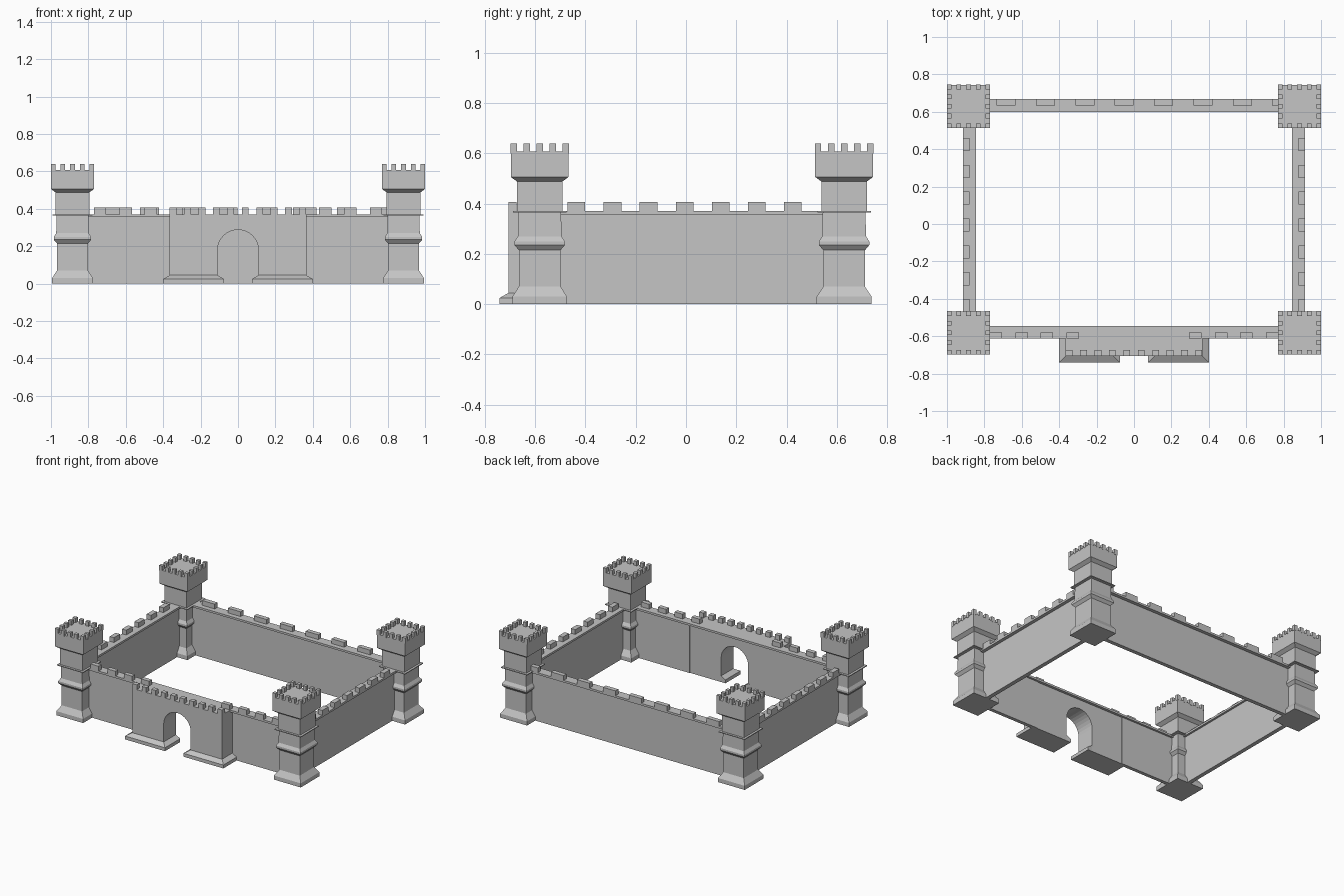
import bpy, bmesh, math

if "Cube" in bpy.data.objects:
    bpy.data.objects.remove(bpy.data.objects["Cube"])

stone = bpy.data.materials.new("grey_stone")
stone.diffuse_color = (0.56, 0.56, 0.56, 1)
stone.use_nodes = True
stone.node_tree.nodes["Principled BSDF"].inputs["Base Color"].default_value = stone.diffuse_color


def finish(bm, name):
    bmesh.ops.recalc_face_normals(bm, faces=bm.faces[:])
    me = bpy.data.meshes.new(name)
    bm.to_mesh(me)
    bm.free()
    me.materials.append(stone)
    ob = bpy.data.objects.new(name, me)
    bpy.context.collection.objects.link(ob)
    return ob


def add_box(bm, x0, x1, y0, y1, z0, z1):
    vs = bmesh.ops.create_cube(bm, size=1)["verts"]
    for v in vs:
        v.co = (x1 if v.co.x > 0 else x0, y1 if v.co.y > 0 else y0,
                z1 if v.co.z > 0 else z0)
    return vs


def boxes(name, items):
    bm = bmesh.new()
    for b in items:
        add_box(bm, *b)
    return finish(bm, name)


TOP, LIP, MER = 0.371, 0.356, 0.406     # walkway top, walkway underside, merlon top
TX, TYF, TYB = 0.885, -0.582, 0.629     # tower centres
OUT, INN = 0.025, 0.015                 # walkway overhang outside and inside

# Tower: square section following a (half width, height) profile
PROFILE = [(.109, 0), (.109, .03), (.083, .07), (.083, .215), (.1, .235),
           (.1, .25), (.087, .27), (.085, .365), (.106, .365), (.106, .371),
           (.09, .371), (.09, .488), (.115, .506), (.115, .608)]


def tower(name, cx, cy):
    bm = bmesh.new()
    prev = None
    for r, z in PROFILE:
        ring = [bm.verts.new((cx + sx * r, cy + sy * r, z))
                for sx, sy in ((-1, -1), (1, -1), (1, 1), (-1, 1))]
        if prev:
            for i in range(4):
                j = (i + 1) % 4
                bm.faces.new((prev[i], prev[j], ring[j], ring[i]))
        else:
            bm.faces.new(ring[::-1])
        prev = ring
    bm.faces.new(prev)
    finish(bm, name)
    # merlons round the rim
    items, w, p = [], 0.0125, 0.1035 / 2
    for i in range(-2, 3):
        for j in range(-2, 3):
            if max(abs(i), abs(j)) == 2:
                x, y = cx + i * p, cy + j * p
                items.append((x - w, x + w, y - w, y + w, .6, .64))
    boxes(name + "_merlons", items)


for side, s in (("left", -1), ("right", 1)):
    tower("front_tower_" + side, s * TX, TYF)
    tower("back_tower_" + side, s * TX, TYB)

    def xs(a, b):
        return (min(s * a, s * b), max(s * a, s * b))

    # Thin side wall, overhanging walkway, merlons on the outer edge
    boxes("side_wall_" + side, [(*xs(.845 + INN, .915 - OUT), TYF, TYB, 0, LIP)])
    boxes("side_walkway_" + side, [(*xs(.845, .915), TYF, TYB, LIP, TOP)])
    boxes("side_merlons_" + side,
          [(*xs(.88, .915), y - .035, y + .035, TOP - .005, MER)
           for y in [.425 - .1435 * i for i in range(7)]])

    # Front wall beside the gatehouse
    boxes("front_wall_" + side, [(*xs(.365, TX), -.612 + OUT, -.546 - INN, 0, LIP)])
    boxes("front_merlons_" + side,
          [(*xs(a, a + .066), -.612, -.58, TOP - .005, MER)
           for a in (.295, .433, .568, .705)])

    # Chamfered gate plinth
    bm = bmesh.new()
    add_box(bm, *xs(.075, .40), -.741, -.564, 0, .025)
    vs = add_box(bm, *xs(.075, .40), -.741, -.564, .025, .045)
    for v in vs:
        if v.co.z > .04:
            v.co.x = s * (.11 if abs(v.co.x) < .2 else .365)
            if v.co.y < -.7:
                v.co.y = -.706
    # the outer end stops at the front wall face
    for v in bm.verts:
        if abs(v.co.x) > .3 and v.co.y > -.6:
            v.co.y = -.584
    finish(bm, "gate_plinth_" + side)

# Walkway over the front wall
boxes("front_walkway", [(-TX, TX, -.612, -.546, LIP, TOP)])

# Back wall
boxes("back_wall", [(-TX, TX, .598 + INN, .667 - OUT, 0, LIP)])
boxes("back_walkway", [(-TX, TX, .598, .667, LIP, TOP)])
boxes("back_merlons", [(x, x + .102, .634, .667, TOP - .005, MER)
                       for x in [-.735 + .2105 * i for i in range(8)]])

# Gatehouse: arched outline pushed back through the wall
bm = bmesh.new()
pts = [(-.365, 0), (-.365, TOP), (.365, TOP), (.365, 0), (.11, 0)]
pts += [(.11 * math.cos(math.pi * i / 16), .178 + .11 * math.sin(math.pi * i / 16))
        for i in range(17)]
pts += [(-.11, 0)]
face = bm.faces.new([bm.verts.new((x, -.706, z)) for x, z in pts])
ext = bmesh.ops.extrude_face_region(bm, geom=[face], use_keep_orig=True)["geom"]
bmesh.ops.translate(bm, vec=(0, .141, 0),
                    verts=[g for g in ext if isinstance(g, bmesh.types.BMVert)])
bmesh.ops.triangulate(bm, faces=[f for f in bm.faces if len(f.verts) > 4])
finish(bm, "gatehouse")
boxes("gate_merlons", [(x - .018, x + .018, -.706, -.674, TOP - .005, MER)
                       for x in [-.347 + .0771 * i for i in range(10)]])
